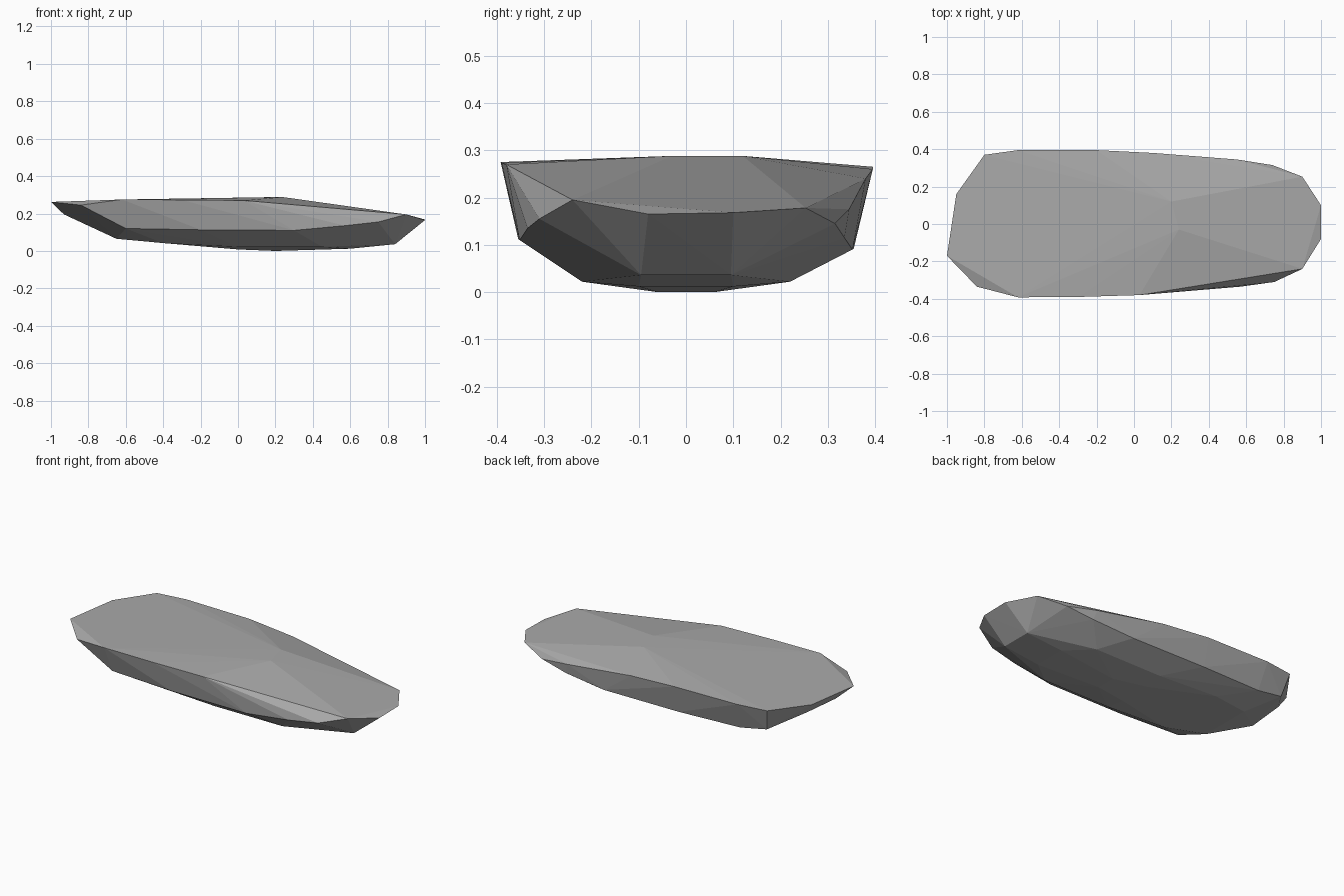
import bpy
import bmesh
from mathutils import Vector

default_cube = bpy.data.objects.get("Cube")
if default_cube:
    bpy.data.objects.remove(default_cube, do_unlink=True)


def make_material(name, color):
    """One plain stone colour for viewport and render."""
    material = bpy.data.materials.new(name)
    material.use_nodes = True
    material.diffuse_color = color
    shader = material.node_tree.nodes["Principled BSDF"]
    shader.inputs["Base Color"].default_value = color
    shader.inputs["Roughness"].default_value = 0.9
    return material


def both_sides(points, back_drop=0.0):
    """Repeat front points on the back, a little lower if asked."""
    mirrored = [(x, -y, z - back_drop) for x, y, z in points]
    return points + mirrored


def hull_object(name, points, material):
    """Wrap a cloud of corner points in flat facets."""
    mesh = bpy.data.meshes.new(name)
    bm = bmesh.new()
    for point in points:
        bm.verts.new(Vector(point))
    result = bmesh.ops.convex_hull(bm, input=bm.verts[:])
    unused = {v for v in result["geom_interior"] if isinstance(v, bmesh.types.BMVert)}
    bmesh.ops.delete(bm, geom=list(unused), context="VERTS")
    bmesh.ops.recalc_face_normals(bm, faces=bm.faces[:])
    bm.to_mesh(mesh)
    bm.free()
    mesh.materials.append(material)
    rock = bpy.data.objects.new(name, mesh)
    bpy.context.collection.objects.link(rock)
    return rock


# Two low peaks of the nearly flat top
peaks = [(0.2, 0.12, 0.288), (0.24, -0.03, 0.288)]

# Upper rim, front side from the raised end to the low end
front_rim = [
    (-1, -0.17, 0.262), (-0.84, -0.335, 0.245), (-0.62, -0.392, 0.275),
    (-0.3, -0.39, 0.273), (0.03, -0.38, 0.27), (0.75, -0.31, 0.155),
    (0.9, -0.24, 0.195), (1, -0.08, 0.165),
]

# Upper rim, back side
back_rim = [
    (-0.95, 0.16, 0.262), (-0.8, 0.37, 0.265), (-0.62, 0.395, 0.265),
    (-0.2, 0.395, 0.26), (0.1, 0.38, 0.24), (0.55, 0.345, 0.175),
    (0.74, 0.315, 0.145), (0.9, 0.253, 0.178), (1, 0.1, 0.168),
]

# Waist where the steep sides turn under
waist = both_sides([
    (-0.6, -0.34, 0.12), (-0.2, -0.355, 0.113),
    (0.3, -0.352, 0.11), (0.57, -0.335, 0.135),
], back_drop=0.02)

# Rounded underside
belly = both_sides([
    (-0.65, -0.16, 0.065), (-0.4, -0.22, 0.042), (0, -0.22, 0.022),
    (0.45, -0.22, 0.022), (0, -0.1, 0.008), (0.2, -0.06, 0),
    (0.6, -0.1, 0.012), (0.84, -0.095, 0.036),
])

# Undercut corners of the raised end
end_corners = [(-0.93, -0.1, 0.195), (-0.91, 0.14, 0.2), (-0.77, 0.33, 0.13)]

stone = make_material("grey stone", (0.4, 0.4, 0.4, 1))
hull_object("flat_rock", peaks + front_rim + back_rim + waist + belly + end_corners, stone)
